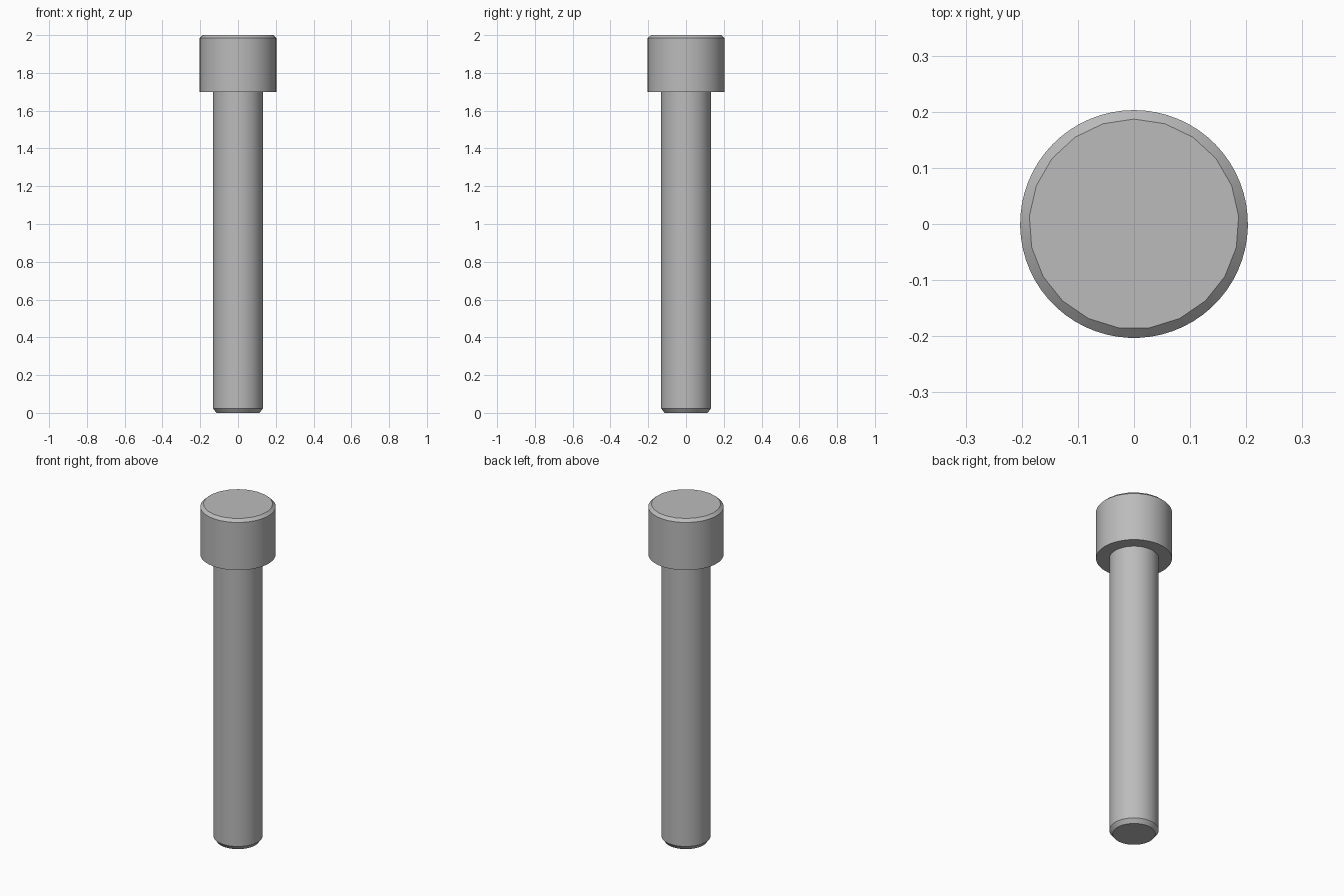
import bpy
import bmesh
from math import cos, sin, radians, tau

cube = bpy.data.objects.get("Cube")
if cube:
    bpy.data.objects.remove(cube, do_unlink=True)

steel = bpy.data.materials.new("grey steel")
steel.use_nodes = True
GREY = (0.5, 0.5, 0.5, 1.0)
steel.diffuse_color = GREY
steel.node_tree.nodes["Principled BSDF"].inputs["Base Color"].default_value = GREY


def loft(name, rings, cap_first=False, cap_last=False):
    """Skin a stack of rings, each given as (sides, radius, z, start angle)."""
    bm = bmesh.new()
    loops = []
    for sides, radius, z, start in rings:
        verts = []
        for i in range(sides):
            a = radians(start) + tau * i / sides
            verts.append(bm.verts.new((radius * cos(a), radius * sin(a), z)))
        loops.append([bm.edges.new((verts[i - 1], verts[i])) for i in range(sides)])
    for lower, upper in zip(loops, loops[1:]):
        bmesh.ops.bridge_loops(bm, edges=lower + upper)
    for loop, wanted in ((loops[0], cap_first), (loops[-1], cap_last)):
        if wanted:
            bmesh.ops.contextual_create(bm, geom=loop)
    bmesh.ops.recalc_face_normals(bm, faces=bm.faces)
    mesh = bpy.data.meshes.new(name)
    bm.to_mesh(mesh)
    bm.free()
    mesh.materials.append(steel)
    obj = bpy.data.objects.new(name, mesh)
    bpy.context.collection.objects.link(obj)
    bpy.ops.object.select_all(action="DESELECT")
    obj.select_set(True)
    bpy.context.view_layer.objects.active = obj
    bpy.ops.object.shade_smooth_by_angle(angle=radians(30))
    return obj


SIDES = 63
SHANK_R, HEAD_R, HEX_R = 0.132, 0.203, 0.132
HEAD_Z, TOP_Z, SOCKET_Z = 1.7, 2.0, 1.84
HEX_TURN = 17.4

# Plain shank with a chamfered tip, closed under the head
loft("shank", [
    (SIDES, 0.114, 0.0, 90),
    (SIDES, SHANK_R, 0.024, 90),
    (SIDES, SHANK_R, HEAD_Z + 0.01, 90),
], cap_first=True, cap_last=True)

# Cylindrical head: underside, wall, faceted chamfer, top face, hex socket and floor
loft("socket_head", [
    (SIDES, HEAD_R, HEAD_Z, 90),
    (SIDES, HEAD_R, TOP_Z - 0.016, 90),
    (21, 0.187, TOP_Z, 90),
    (6, HEX_R, TOP_Z, HEX_TURN),
    (6, HEX_R, SOCKET_Z, HEX_TURN),
], cap_first=True, cap_last=True)
